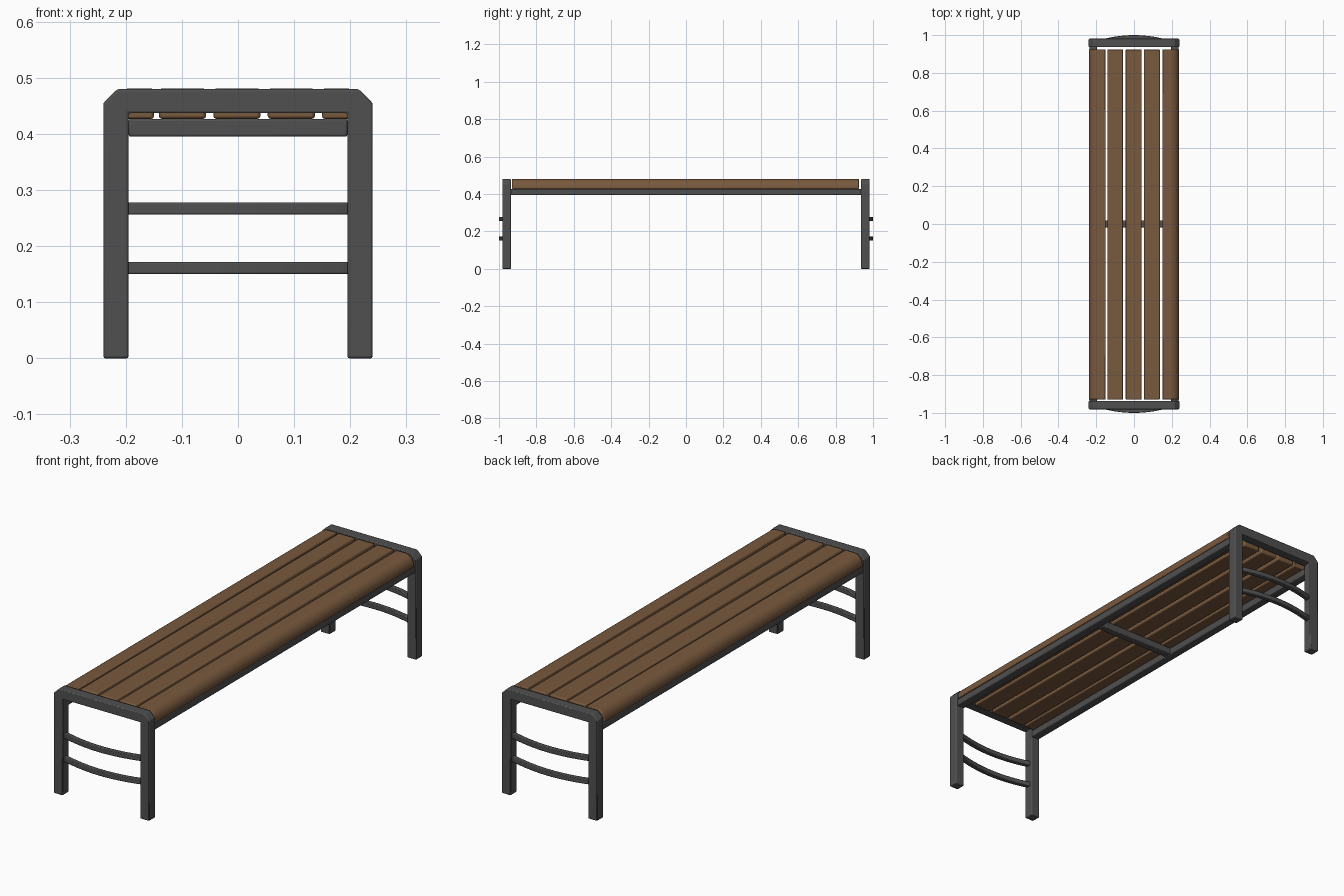
import bpy, bmesh, math
from mathutils import Vector

if "Cube" in bpy.data.objects:
    bpy.data.objects.remove(bpy.data.objects["Cube"], do_unlink=True)


def make_material(name, color):
    mat = bpy.data.materials.new(name)
    mat.use_nodes = True
    mat.diffuse_color = color
    bsdf = next(n for n in mat.node_tree.nodes if n.type == 'BSDF_PRINCIPLED')
    bsdf.inputs["Base Color"].default_value = color
    return mat


METAL = make_material("dark grey metal", (0.08, 0.08, 0.08, 1))
WOOD = make_material("brown wood", (0.19, 0.1, 0.047, 1))


def prism(name, profile, direction, mat, bevel):
    """Extrude a closed 3D profile along a direction and soften its edges."""
    bm = bmesh.new()
    face = bm.faces.new([bm.verts.new(p) for p in profile])
    new = bmesh.ops.extrude_face_region(bm, geom=[face])["geom"]
    moved = [v for v in new if isinstance(v, bmesh.types.BMVert)]
    bmesh.ops.translate(bm, verts=moved, vec=Vector(direction))
    bmesh.ops.recalc_face_normals(bm, faces=bm.faces)
    mesh = bpy.data.meshes.new(name)
    bm.to_mesh(mesh)
    bm.free()
    mesh.materials.append(mat)
    obj = bpy.data.objects.new(name, mesh)
    bpy.context.collection.objects.link(obj)
    mod = obj.modifiers.new("soft edges", 'BEVEL')
    mod.width = bevel
    mod.segments = 2
    mod.limit_method = 'ANGLE'
    mod.angle_limit = math.radians(40)
    bpy.ops.object.select_all(action='DESELECT')
    obj.select_set(True)
    bpy.context.view_layer.objects.active = obj
    bpy.ops.object.shade_smooth_by_angle(angle=math.radians(35))
    return obj


def box(name, x0, x1, y0, y1, z0, z1, mat, bevel):
    profile = [(x0, y0, z0), (x1, y0, z0), (x1, y0, z1), (x0, y0, z1)]
    return prism(name, profile, (0, y1 - y0, 0), mat, bevel)


HALF, INNER, TOP = 0.24, 0.195, 0.48      # half width, inside of legs, height
RAIL_LOW, SLAT_LOW = 0.395, 0.427
CUT = 0.025                               # clipped frame corners

for side, label in ((-1, "front"), (1, "back")):
    # End frame: two legs and a top beam with clipped corners
    right = [(INNER, 0.437), (INNER, 0), (HALF, 0), (HALF, TOP - CUT), (HALF - CUT, TOP)]
    outline = right + [(-x, z) for x, z in reversed(right)]
    prism(label + "_end_frame", [(x, side * 0.936, z) for x, z in outline],
          (0, side * 0.045, 0), METAL, 0.004)

    # Two bars bowing outward between the legs
    steps = 16
    xs = [-0.2 + 0.4 * i / steps for i in range(steps + 1)]
    bow = [(x, 1.0 - 0.78 * x * x) for x in xs]
    for level, z in (("lower", 0.15), ("upper", 0.256)):
        loop = [(x, side * y, z) for x, y in bow]
        loop += [(x, side * (y - 0.022), z) for x, y in reversed(bow)]
        prism(f"{label}_{level}_bowed_bar", loop, (0, 0, 0.022), METAL, 0.003)

# Long side rails and the middle cross member
for side, label in ((-1, "right"), (1, "left")):
    a, b = sorted((side * INNER, side * 0.235))
    box(label + "_rail", a, b, -0.938, 0.938, RAIL_LOW, SLAT_LOW, METAL, 0.004)
box("cross_member", -INNER, INNER, -0.018, 0.018, RAIL_LOW, SLAT_LOW, METAL, 0.004)

# Inner seat slats
for i, x in enumerate((-0.099, -0.002, 0.095)):
    box(f"seat_slat_{i + 1}", x - 0.042, x + 0.042, -0.93, 0.925,
        SLAT_LOW, TOP + 0.001, WOOD, 0.005)

# Outer seat slats with a rounded outer edge
R = 0.045
for side, label in ((-1, "right"), (1, "left")):
    pts = [(0.15, SLAT_LOW), (0.15, TOP + 0.001)]
    for i in range(9):
        t = math.pi / 2 * (1 - i / 8)
        pts.append((0.238 - R + R * math.cos(t), TOP + 0.001 - R + R * math.sin(t)))
    pts.append((0.238, SLAT_LOW))
    prism(label + "_edge_slat", [(side * x, -0.93, z) for x, z in pts],
          (0, 1.855, 0), WOOD, 0.004)
